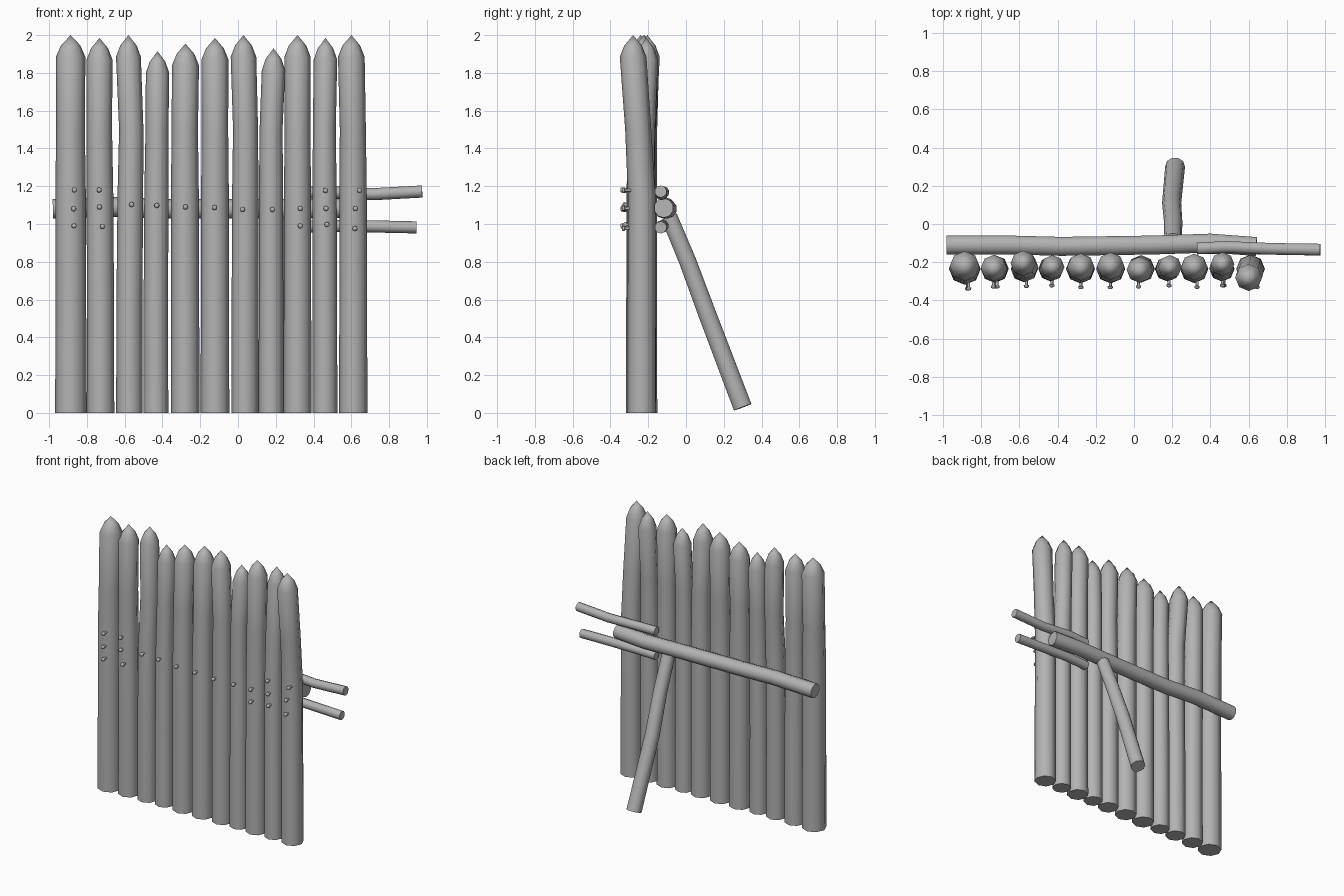
import bpy, bmesh, math
from mathutils import Vector

cube = bpy.data.objects.get("Cube")
if cube:
    bpy.data.objects.remove(cube, do_unlink=True)

grey = bpy.data.materials.new("plain grey")
grey.use_nodes = True
COLOUR = (0.45, 0.45, 0.45, 1)
grey.diffuse_color = COLOUR
grey.node_tree.nodes["Principled BSDF"].inputs["Base Color"].default_value = COLOUR


def sweep(name, path, radii, sides, level=False):
    """Skin a round log along a path; a radius of 0 at the end makes a point."""
    pts = [Vector(p) for p in path]
    bm = bmesh.new()
    rings = []
    for i, (p, r) in enumerate(zip(pts, radii)):
        if r == 0:
            rings.append([bm.verts.new(p)])
            continue
        run = pts[min(i + 1, len(pts) - 1)] - pts[max(i - 1, 0)]
        axis = Vector((0, 0, 1)) if level else run.normalized()
        ref = Vector((0, 0, 1)) if abs(axis.x) > 0.7 else Vector((1, 0, 0))
        u = (ref - axis * ref.dot(axis)).normalized()
        v = axis.cross(u)
        turn = [2 * math.pi * k / sides for k in range(sides)]
        rings.append([bm.verts.new(p + (u * math.cos(a) + v * math.sin(a)) * r) for a in turn])
    for lo, hi in zip(rings, rings[1:]):
        for k in range(sides):
            n = (k + 1) % sides
            if len(hi) == 1:
                bm.faces.new((lo[k], lo[n], hi[0]))
            else:
                bm.faces.new((lo[k], lo[n], hi[n], hi[k]))
    for end in (rings[0], rings[-1]):
        if len(end) > 1:
            bm.faces.new(end)
    bmesh.ops.recalc_face_normals(bm, faces=bm.faces)
    mesh = bpy.data.meshes.new(name)
    bm.to_mesh(mesh)
    bm.free()
    mesh.materials.append(grey)
    obj = bpy.data.objects.new(name, mesh)
    bpy.context.collection.objects.link(obj)
    bpy.ops.object.select_all(action="DESELECT")
    obj.select_set(True)
    bpy.context.view_layer.objects.active = obj
    bpy.ops.object.shade_smooth_by_angle(angle=math.radians(50))
    return obj


# Pointed stakes: base x, radius, bend in x, tip x, tip y, tip z
BASE_Y = -0.235
stakes = [
    (-.885, .083, -.002, -.886, -.22, 2.0),
    (-.728, .073, -.006, -.733, -.23, 1.985),
    (-.575, .070, .010, -.580, -.205, 2.0),
    (-.435, .066, .006, -.426, -.225, 1.915),
    (-.280, .076, -.002, -.278, -.225, 1.955),
    (-.122, .076, .000, -.122, -.22, 1.985),
    (.037, .072, .003, .029, -.24, 2.0),
    (.175, .066, .000, .188, -.225, 1.93),
    (.315, .074, .000, .315, -.225, 2.0),
    (.460, .066, -.003, .463, -.21, 1.985),
    (.610, .075, -.002, .600, -.28, 2.0),
]
for i, (x, r, bend, tx, ty, tz) in enumerate(stakes, 1):
    path = [(x, BASE_Y, 0), (x, BASE_Y, .6), (x + bend / 2, BASE_Y, 1.15),
            (x + bend, BASE_Y + (ty - BASE_Y) * .4, 1.5), (tx, ty, tz - .115),
            (tx, ty, tz - .055), (tx, ty, tz)]
    scale = (1, .98, .97, .92, .94, .62, 0)
    sweep(f"stake_{i}", path, [r * s for s in scale], 8, level=True)

# Back rails
sweep("main_rail", [(-.98, -.11, 1.08), (-.65, -.11, 1.09), (-.38, -.117, 1.08),
                    (.1, -.11, 1.08), (.4, -.1, 1.08), (.64, -.118, 1.085)],
      [.052] * 6, 10)
sweep("upper_rail", [(.33, -.128, 1.165), (.48, -.12, 1.168), (.72, -.13, 1.158), (.975, -.134, 1.172)],
      [.032] * 4, 10)
sweep("lower_rail", [(.33, -.128, .985), (.5, -.124, .99), (.72, -.13, .987), (.945, -.134, .982)],
      [.032] * 4, 10)

# Slanted brace
sweep("brace", [(.205, -.09, 1.04), (.205, .01, .8), (.197, .11, .53), (.215, .3, .03)],
      [.046, .048, .05, .052], 10)

# Nails: stake number and heights
nails = {1: ((-.865, 1.18), (-.87, 1.08), (-.868, .99)),
         2: ((-.735, 1.18), (-.733, 1.09), (-.717, .987)),
         3: ((-.563, 1.103),), 4: ((-.43, 1.098),), 5: ((-.278, 1.09),),
         6: ((-.124, 1.087),), 7: ((.024, 1.077),), 8: ((.183, 1.077),),
         9: ((.33, 1.082), (.33, .99)),
         10: ((.463, 1.178), (.466, 1.082), (.471, .997)),
         11: ((.643, 1.178), (.622, 1.082), (.619, .976))}
for stake, spots in nails.items():
    face = BASE_Y - stakes[stake - 1][1]
    out = face - .03
    for j, (x, z) in enumerate(spots, 1):
        path = [(x, face + .04, z), (x, out + .016, z), (x, out + .015, z),
                (x, out + .005, z), (x, out, z)]
        sweep(f"nail_{stake}_{j}", path, [.008, .008, .014, .013, .006], 8)
